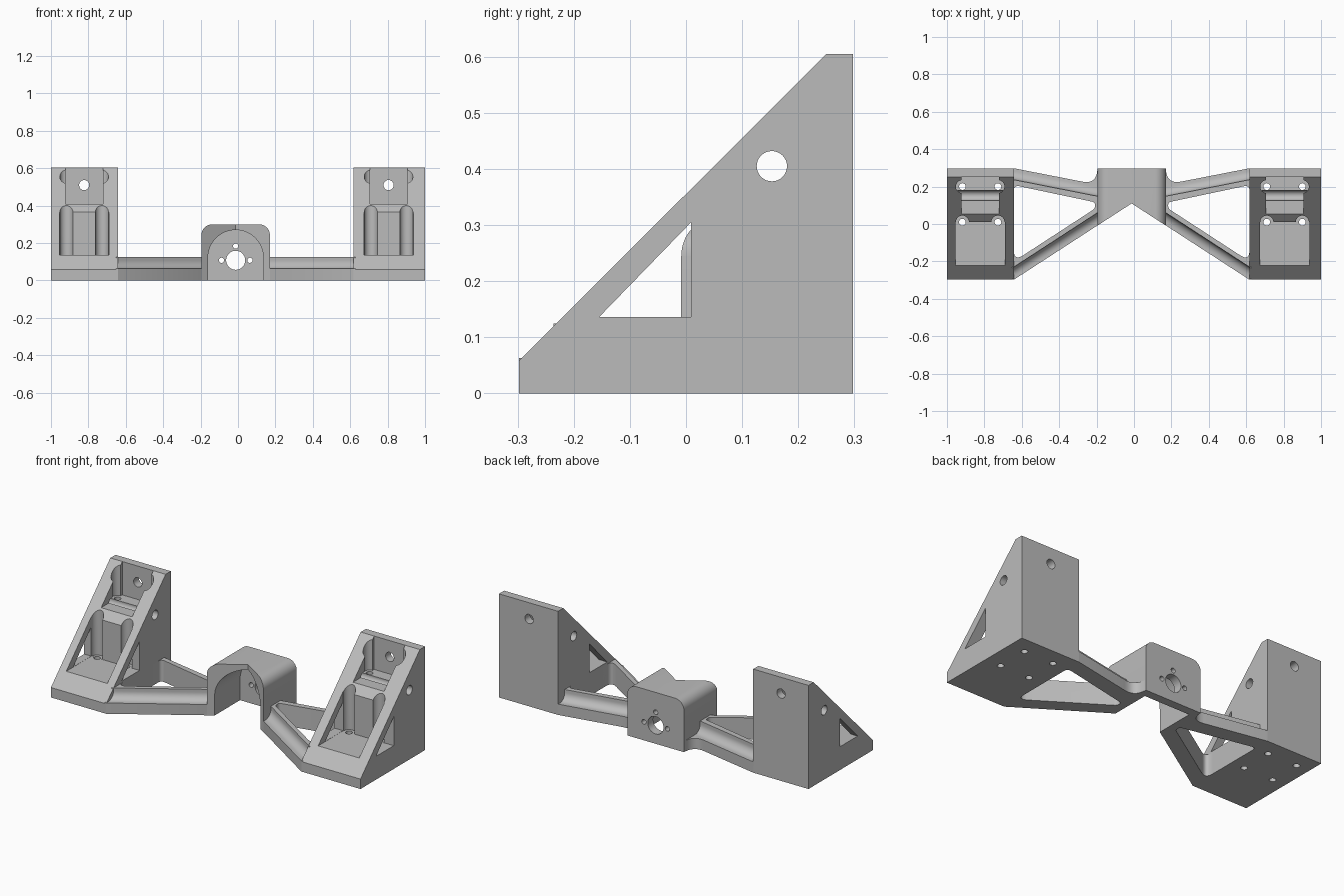
import bpy, bmesh
from math import sin, cos, pi, radians
from mathutils import Vector

if "Cube" in bpy.data.objects:
    bpy.data.objects.remove(bpy.data.objects["Cube"])

grey = bpy.data.materials.new("plain grey")
grey.use_nodes = True
grey.diffuse_color = (0.5, 0.5, 0.5, 1)
grey.node_tree.nodes["Principled BSDF"].inputs["Base Color"].default_value = (0.5, 0.5, 0.5, 1)

# Placement of a 2D profile (p, q) swept by t along one axis
ALONG = {
    "x": lambda p, q, t: (t, p, q),
    "y": lambda p, q, t: (p, t, q),
    "z": lambda p, q, t: (p, q, t),
}


def prism(name, pts, place, a, b):
    """Extrude a closed profile from a to b."""
    if isinstance(place, str):
        place = ALONG[place]
    bm = bmesh.new()
    low = [bm.verts.new(place(p, q, a)) for p, q in pts]
    high = [bm.verts.new(place(p, q, b)) for p, q in pts]
    bm.faces.new(low)
    bm.faces.new(high[::-1])
    for i in range(len(pts)):
        j = (i + 1) % len(pts)
        bm.faces.new((low[i], low[j], high[j], high[i]))
    bmesh.ops.recalc_face_normals(bm, faces=bm.faces)
    mesh = bpy.data.meshes.new(name)
    bm.to_mesh(mesh)
    bm.free()
    mesh.materials.append(grey)
    ob = bpy.data.objects.new(name, mesh)
    bpy.context.collection.objects.link(ob)
    return ob


def arc(cx, cy, r, start, end, n=10):
    angles = [radians(start + (end - start) * i / n) for i in range(n + 1)]
    return [(cx + r * cos(t), cy + r * sin(t)) for t in angles]


def circle(cx, cy, r, n=32):
    return arc(cx, cy, r, 0, 360, n)[:-1]


def rect(x0, x1, y0, y1):
    return [(x0, y0), (x1, y0), (x1, y1), (x0, y1)]


def rounded(corners, sizes, n=8):
    """Round the corners of a polygon, each with its own tangent length."""
    out = []
    for i, (c, r) in enumerate(zip(corners, sizes)):
        c = Vector(c)
        p = c + (Vector(corners[i - 1]) - c).normalized() * r
        q = c + (Vector(corners[(i + 1) % len(corners)]) - c).normalized() * r
        for k in range(n + 1):
            t = k / n
            out.append(tuple(p * (1 - t) ** 2 + c * 2 * t * (1 - t) + q * t * t))
    return out


def carve(ob, cutters):
    """Subtract the cutters one by one, then delete them."""
    for c in cutters:
        c.hide_render = True
        mod = ob.modifiers.new("cut", "BOOLEAN")
        mod.operation = "DIFFERENCE"
        mod.solver = "EXACT"
        mod.object = c
    bpy.context.view_layer.update()
    mesh = bpy.data.meshes.new_from_object(ob.evaluated_get(bpy.context.evaluated_depsgraph_get()))
    ob.modifiers.clear()
    ob.data = mesh
    for c in cutters:
        bpy.data.objects.remove(c)
    bpy.ops.object.select_all(action="DESELECT")
    ob.select_set(True)
    bpy.context.view_layer.objects.active = ob
    bpy.ops.object.shade_smooth_by_angle(angle=radians(30))


MID = -0.0125      # symmetry plane of the centre mount
INNER = 0.63       # inner face of the brackets, from MID
DEPTH = 0.298      # half depth
HALF = 0.183       # half width of the centre mount


def bracket(name, s, outer, px):
    """Wedge bracket with two pockets, screw bores and side windows."""
    side = [(-DEPTH, 0), (DEPTH, 0), (DEPTH, 0.605), (0.25, 0.605), (-DEPTH, 0.058)]
    ob = prism(name, side, "x", MID + s * INNER, outer)
    cuts = [
        prism("lower_pocket", rect(px - 0.1325, px + 0.1325, -0.4, 0.01), "z", 0.135, 0.8),
        prism("upper_pocket", rect(px - 0.1, px + 0.1, -0.1, 0.25), "z", 0.41, 0.8),
        prism("side_window", [(-0.155, 0.136), (0.009, 0.136), (0.009, 0.305)], "x", px - 0.4, px + 0.4),
        prism("cross_hole", circle(0.153, 0.405, 0.027), "x", px - 0.4, px + 0.4),
        prism("back_hole", circle(px, 0.51, 0.027), "y", 0.2, 0.4),
    ]
    for dx in (-0.095, 0.095):
        for y, floor in ((0.01, 0.135), (0.2, 0.41)):
            cuts.append(prism("bore", circle(px + dx, y, 0.035), "z", floor + 0.0005, 0.8))
            cuts.append(prism("screw_hole", circle(px + dx, y, 0.018, 20), "z", -0.1, 0.7))
    carve(ob, cuts)


def groove(s, start, end, turn, wall, r):
    """Cutter leaving a low ledge and a filleted rib along an arm."""
    a, d = Vector(start), (Vector(end) - Vector(start)).normalized()
    n = Vector((-d.y, d.x)) * turn

    def place(p, q, t):
        v = a + d * t + n * p
        return (MID + s * v.x, v.y, q)

    ledge = 0.063
    pts = [(-0.15, 0.2), (-0.15, ledge)] + arc(wall - r, ledge + r, r, -90, 0) + [(wall, 0.2)]
    return prism("groove", pts, place, -0.2, 0.8)


def arms(name, s):
    """Pair of arms around a rounded triangular opening."""
    def plan(p, q, t):
        return (MID + s * p, q, t)

    outline = [(INNER + 0.01, -DEPTH), (INNER, -DEPTH), (HALF, -0.008), (HALF - 0.02, 0.02),
               (HALF - 0.02, 0.29), (HALF, 0.29)]
    outline += rounded([(HALF, 0.29), (0.19, 0.212), (INNER, DEPTH)], [0, 0.075, 0])[9:18]
    outline += [(INNER, DEPTH), (INNER + 0.01, DEPTH)]
    ob = prism(name, outline, plan, 0, 0.125)
    hole = rounded([(INNER, 0.208), (INNER, -0.2), (0.195, 0.083), (0.195, 0.116)],
                   [0.03, 0.06, 0.016, 0.016])
    carve(ob, [
        prism("opening", hole, plan, -0.1, 0.3),
        groove(s, (INNER, -DEPTH), (HALF, -0.008), -1, 0.057, 0.045),
        groove(s, (INNER, DEPTH), (0.29, 0.231), 1, 0.06, 0.045),
    ])


bracket("right_bracket", -1, -1.0, -0.8225)
bracket("left_bracket", 1, 1.0, 0.805)
arms("right_arms", -1)
arms("left_arms", 1)

# Centre mount: rounded block with a V front, arched recess and hole pattern
r = 0.057
x0, x1 = MID - HALF, MID + HALF
block = [(x0, 0), (x1, 0)] + arc(x1 - r, 0.3 - r, r, 0, 90) + arc(x0 + r, 0.3 - r, r, 90, 180)
mount = prism("centre_mount", block, "y", -0.01, DEPTH)
arch = [(MID - 0.148, -0.1), (MID + 0.148, -0.1)] + arc(MID, 0.122, 0.148, 0, 180, 32)
notch = [(MID - 0.25, -0.052), (MID - 0.25, -0.2), (MID + 0.25, -0.2), (MID + 0.25, -0.052), (MID, 0.11)]
cuts = [prism("v_notch", notch, "z", -0.1, 0.5),
        prism("arch", arch, "y", -0.3, 0.248),
        prism("shaft_hole", circle(MID, 0.108, 0.051), "y", 0.2, 0.4)]
for k in range(3):
    t = k * pi / 2
    cuts.append(prism("small_hole", circle(MID + 0.076 * cos(t), 0.108 + 0.076 * sin(t), 0.014, 20), "y", 0.2, 0.4))
carve(mount, cuts)
